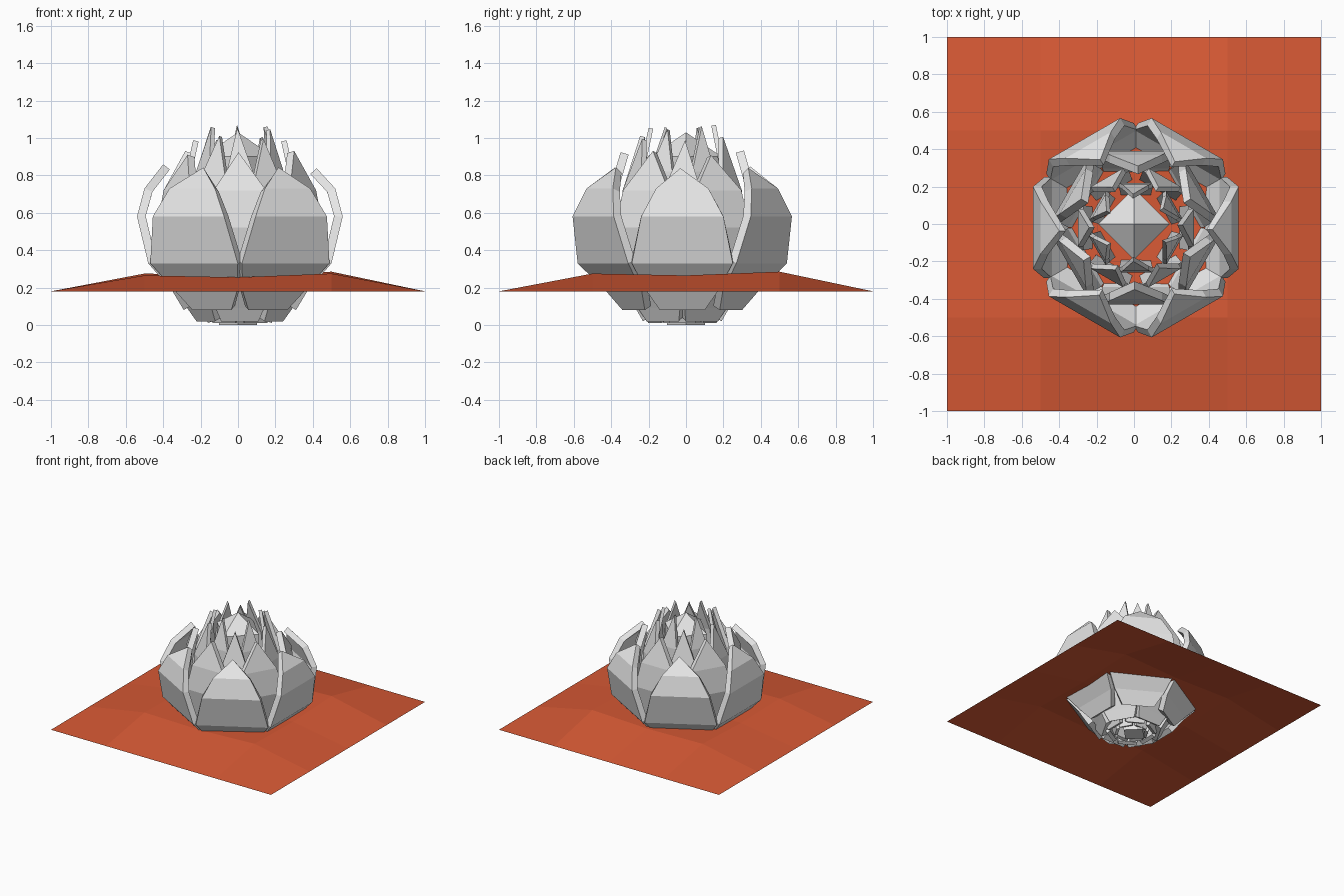
import bpy, bmesh, math, random
from mathutils import Matrix

random.seed(4)
if "Cube" in bpy.data.objects:
    bpy.data.objects.remove(bpy.data.objects["Cube"])


def make_material(name, rgb):
    mat = bpy.data.materials.new(name)
    mat.use_nodes = True
    mat.diffuse_color = (*rgb, 1)
    mat.node_tree.nodes["Principled BSDF"].inputs["Base Color"].default_value = (*rgb, 1)
    return mat


petal_grey = make_material("petal_grey", (0.8, 0.8, 0.8))
rust_orange = make_material("rust_orange", (0.68, 0.10, 0.035))


def add_object(name, bm, mat):
    mesh = bpy.data.meshes.new(name)
    bm.to_mesh(mesh)
    bm.free()
    mesh.materials.append(mat)
    obj = bpy.data.objects.new(name, mesh)
    bpy.context.scene.collection.objects.link(obj)
    return obj


def petal(name, profile, angle, thickness):
    """Curved plate from (radius, height, half width) rows, ending in a point."""
    bm = bmesh.new()
    rows = [[bm.verts.new((r, -w, z)), bm.verts.new((r, w, z))] for r, z, w in profile[:-1]]
    for low, high in zip(rows, rows[1:]):
        bm.faces.new((low[0], low[1], high[1], high[0]))
    r, z, w = profile[-1]
    tip = bm.verts.new((r, random.uniform(-0.02, 0.02), z + random.uniform(-0.015, 0.015)))
    bm.faces.new((rows[-1][0], rows[-1][1], tip))
    turn = Matrix.Translation((0.01, -0.02, 0)) @ Matrix.Rotation(angle, 4, "Z")
    bm.transform(turn)
    obj = add_object(name, bm, petal_grey)
    solid = obj.modifiers.new("thickness", "SOLIDIFY")
    solid.thickness = thickness
    solid.offset = -1
    solid.use_even_offset = True
    return obj


# Rings of six petals, from the outside in: profile, first angle, thickness
rings = {
    "outer_petal": ([(0.30, 0.08, 0.12), (0.36, 0.18, 0.19), (0.49, 0.33, 0.27),
                     (0.55, 0.58, 0.22), (0.51, 0.73, 0.14), (0.41, 0.85, 0)], 0, 0.045),
    "middle_petal": ([(0.21, 0.02, 0.10), (0.25, 0.09, 0.13), (0.36, 0.27, 0.18),
                      (0.41, 0.52, 0.18), (0.39, 0.72, 0.14), (0.33, 0.92, 0)], 30, 0.045),
    "inner_petal": ([(0.17, 0.01, 0.07), (0.25, 0.20, 0.11), (0.31, 0.45, 0.12),
                     (0.31, 0.72, 0.10), (0.25, 1.00, 0)], 0, 0.03),
    "core_petal": ([(0.12, 0.01, 0.05), (0.20, 0.25, 0.08), (0.24, 0.55, 0.09),
                    (0.23, 0.82, 0.07), (0.18, 1.06, 0)], 30, 0.025),
}
for name, (profile, start, thickness) in rings.items():
    for i in range(6):
        petal(f"{name}_{i + 1}", profile, math.radians(start + 60 * i), thickness)

# Four-sided bud in the middle
bm = bmesh.new()
levels = []
for r, z in [(0.10, 0.0), (0.16, 0.30), (0.19, 0.60), (0.19, 0.90)]:
    levels.append([bm.verts.new((r * math.cos(a * math.pi / 2), r * math.sin(a * math.pi / 2), z))
                   for a in range(4)])
apex = bm.verts.new((0, 0, 1.03))
bm.faces.new(levels[0][::-1])
for k in range(4):
    n = (k + 1) % 4
    for low, high in zip(levels, levels[1:]):
        bm.faces.new((low[k], low[n], high[n], high[k]))
    bm.faces.new((levels[-1][k], levels[-1][n], apex))
add_object("bud", bm, petal_grey)

# Wavy square sheet around the flower, lower along its border
bm = bmesh.new()
bmesh.ops.create_grid(bm, x_segments=4, y_segments=4, size=1)
for v in bm.verts:
    x, y = v.co.x, v.co.y
    if max(abs(x), abs(y)) > 0.9:
        v.co.z = 0.18
    else:
        v.co.z = 0.245 + 0.03 * (abs(x) + abs(y)) + 0.01 * (x + y)
add_object("sheet", bm, rust_orange)
